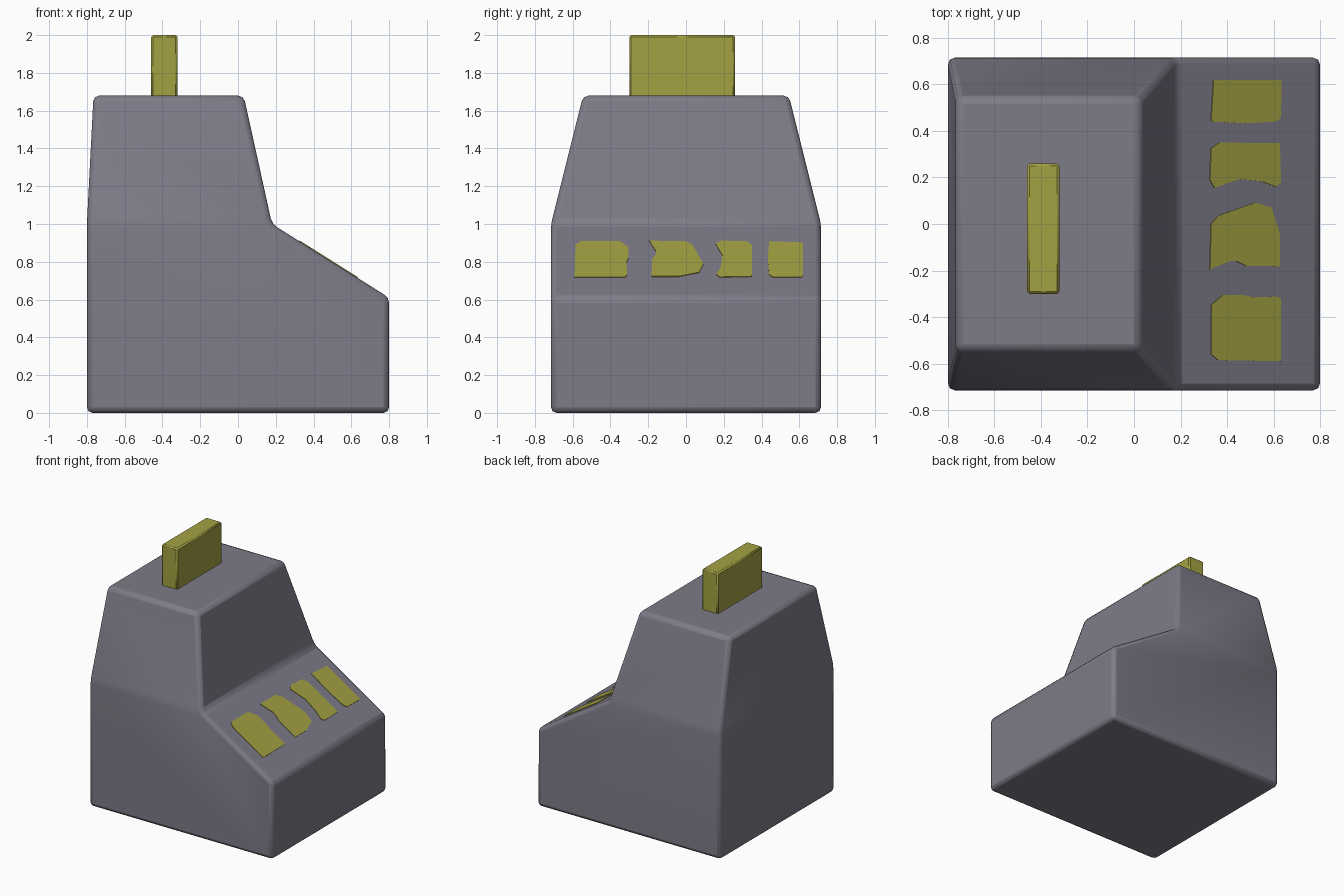
import bpy, bmesh
from mathutils import Vector

if "Cube" in bpy.data.objects:
    bpy.data.objects.remove(bpy.data.objects["Cube"])


def material(name, rgb):
    m = bpy.data.materials.new(name)
    m.diffuse_color = (*rgb, 1)
    m.use_nodes = True
    m.node_tree.nodes["Principled BSDF"].inputs["Base Color"].default_value = m.diffuse_color
    return m


GREY = material("slate_grey", (0.205, 0.2, 0.245))
OLIVE = material("olive_yellow", (0.37, 0.36, 0.055))


def finish(bm, name, mat, bevel=0.0, segments=2):
    bmesh.ops.recalc_face_normals(bm, faces=bm.faces)
    me = bpy.data.meshes.new(name)
    bm.to_mesh(me)
    bm.free()
    me.materials.append(mat)
    ob = bpy.data.objects.new(name, me)
    bpy.context.collection.objects.link(ob)
    if bevel:
        mod = ob.modifiers.new("soft_edges", 'BEVEL')
        mod.width = bevel
        mod.segments = segments
        mod.limit_method = 'NONE'
        bpy.ops.object.select_all(action='DESELECT')
        ob.select_set(True)
        bpy.context.view_layer.objects.active = ob
        bpy.ops.object.shade_smooth_by_angle()
    return ob


# Body: stepped side profile (x, z, half width), tapering above z = 1
profile = [(-0.8, 0, .715), (0.8, 0, .715), (0.8, 0.61, .715), (0.18, 1.0, .715),
           (0.03, 1.68, .545), (-0.765, 1.68, .545), (-0.8, 1.0, .715)]
bm = bmesh.new()
front = [bm.verts.new((x, -w, z)) for x, z, w in profile]
back = [bm.verts.new((x, w, z)) for x, z, w in profile]
for side in (front, back):
    bm.faces.new([side[i] for i in (0, 1, 2, 3, 6)])   # lower wall
    bm.faces.new([side[i] for i in (3, 4, 5, 6)])      # tapered upper wall
n = len(profile)
for i in range(n):
    j = (i + 1) % n
    bm.faces.new((front[i], front[j], back[j], back[i]))
finish(bm, "body", GREY, 0.03)

# Upright slab on the roof
bm = bmesh.new()
bmesh.ops.create_cube(bm, size=1)
bmesh.ops.scale(bm, vec=(0.14, 0.56, 0.36), verts=bm.verts)
bmesh.ops.translate(bm, vec=(-0.39, -0.02, 1.82), verts=bm.verts)
finish(bm, "roof_slab", OLIVE, 0.01, 1)

# Painted patches on the sloped panel, outlines in (x, y)
patches = [
    [(.33, -.56), (.36, -.585), (.63, -.59), (.63, -.32), (.61, -.312), (.51, -.315),
     (.47, -.305), (.38, -.305), (.33, -.35)],
    [(.325, -.195), (.41, -.16), (.44, -.16), (.48, -.18), (.625, -.182), (.625, -.04),
     (.59, .07), (.52, .092), (.43, .06), (.36, .035), (.33, 0)],
    [(.325, .19), (.345, .155), (.45, .193), (.55, .183), (.61, .16), (.63, .18),
     (.625, .348), (.365, .35), (.33, .325)],
    [(.33, .44), (.48, .433), (.61, .44), (.63, .46), (.632, .618), (.34, .62)],
]
slope = (1.0 - 0.61) / (0.8 - 0.18)
normal = Vector((slope, 0, 1)).normalized()
for k, outline in enumerate(patches):
    bm = bmesh.new()
    pts = [Vector((x, y, 1.0 - (x - 0.18) * slope)) for x, y in outline]
    top = [bm.verts.new(p + normal * 0.004) for p in pts]
    low = [bm.verts.new(p - normal * 0.003) for p in pts]
    bm.faces.new(top)
    bm.faces.new(low[::-1])
    for i in range(len(pts)):
        j = (i + 1) % len(pts)
        bm.faces.new((low[i], low[j], top[j], top[i]))
    finish(bm, f"panel_patch_{k + 1}", OLIVE)
